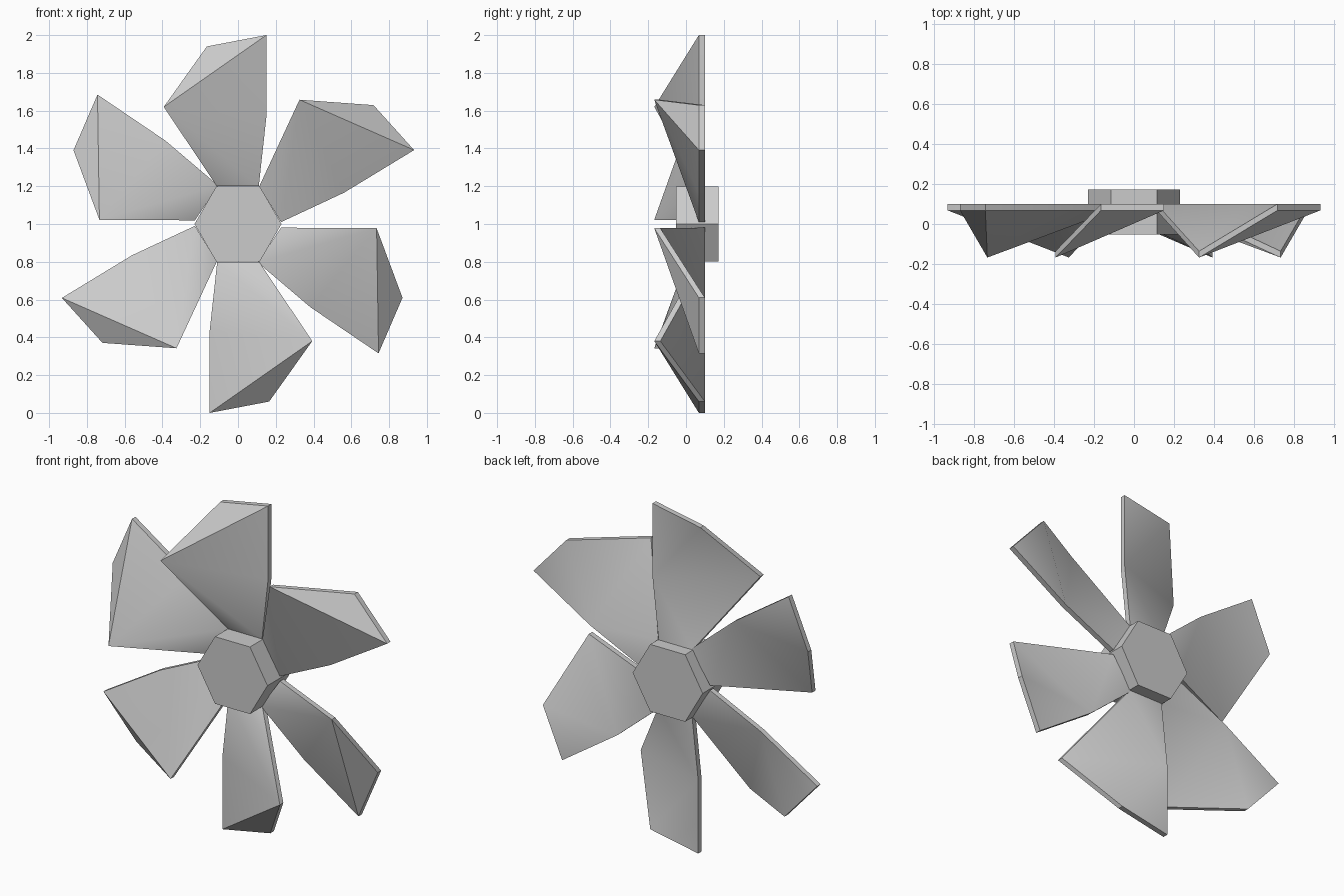
import bpy, bmesh
from math import radians, sin, cos

if "Cube" in bpy.data.objects:
    bpy.data.objects.remove(bpy.data.objects["Cube"])

CZ = 1.0                      # height of the rotor axis
FRONT, BACK, THICK = 0.068, 0.1, 0.032


def finish(name, bm, angle):
    bmesh.ops.recalc_face_normals(bm, faces=bm.faces[:])
    me = bpy.data.meshes.new(name)
    bm.to_mesh(me)
    bm.free()
    ob = bpy.data.objects.new(name, me)
    bpy.context.collection.objects.link(ob)
    bpy.ops.object.select_all(action='DESELECT')
    ob.select_set(True)
    bpy.context.view_layer.objects.active = ob
    bpy.ops.object.shade_smooth_by_angle(angle=radians(angle))


# Hexagonal hub, axis along y
bm = bmesh.new()
rings = [[bm.verts.new((0.23 * cos(radians(60 * i)), y, CZ + 0.23 * sin(radians(60 * i))))
          for i in range(6)] for y in (-0.052, 0.172)]
for ring in rings:
    bm.faces.new(ring)
for i in range(6):
    j = (i + 1) % 6
    bm.faces.new((rings[0][i], rings[0][j], rings[1][j], rings[1][i]))
finish("hub", bm, 30)

# Blade outline (x, y, z from axis): only the leading corner is bent forward
ROOT_R, TRAIL, TIP, TIP_L, LEAD, ROOT_L = range(6)
OUTLINE = [(0.11, FRONT, 0.20), (0.15, FRONT, 0.565), (0.15, FRONT, 1.0),
           (-0.165, FRONT, 0.94), (-0.393, -0.168, 0.62), (-0.112, FRONT, 0.20)]
# The front and back skins are folded along different diagonals
FRONT_TRIS = [(ROOT_R, LEAD, ROOT_L), (ROOT_R, TRAIL, LEAD),
              (TRAIL, TIP, LEAD), (TIP, TIP_L, LEAD)]
BACK_TRIS = [(ROOT_R, TRAIL, ROOT_L), (TRAIL, LEAD, ROOT_L),
             (TRAIL, TIP_L, LEAD), (TRAIL, TIP, TIP_L)]


def blade(name, deg):
    c, s = cos(radians(deg)), sin(radians(deg))
    bm = bmesh.new()
    f, b = [[bm.verts.new((x * c - z * s, y + dy, CZ + x * s + z * c))
             for x, y, z in OUTLINE] for dy in (0, THICK)]
    for tri in FRONT_TRIS:
        bm.faces.new([f[i] for i in tri])
    for tri in BACK_TRIS:
        bm.faces.new([b[i] for i in tri])
    for i in range(6):
        j = (i + 1) % 6
        bm.faces.new((f[i], f[j], b[j], b[i]))
    finish(name, bm, 42)


# Six blades in two opposed sets of three, slightly unevenly spaced
for n, deg in enumerate((0, -58.7, -124.1, 180, 121.3, 55.9)):
    blade(f"blade_{n + 1}", deg)
